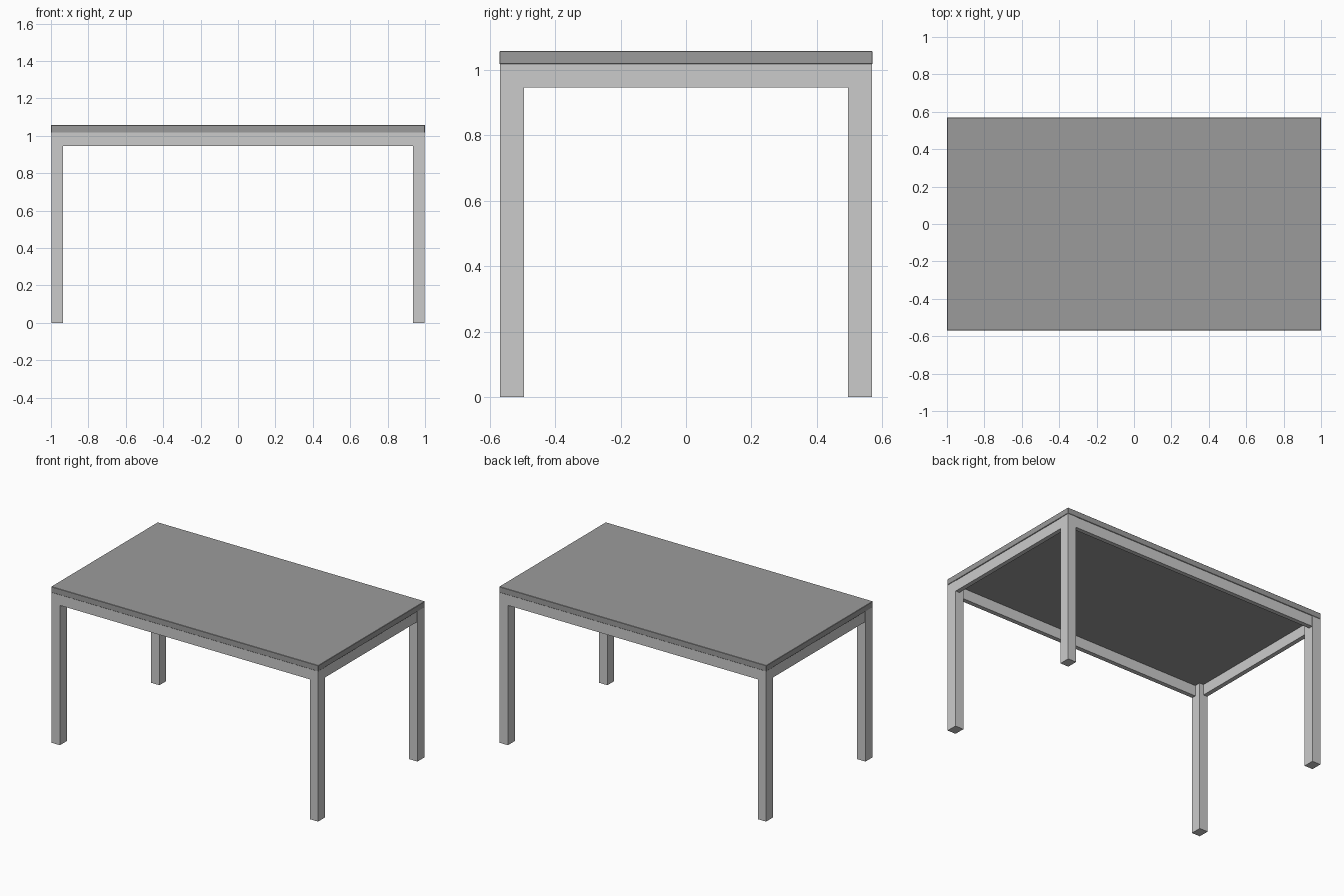
import bpy

if "Cube" in bpy.data.objects:
    bpy.data.objects.remove(bpy.data.objects["Cube"])

TOP_Z, UNDER_Z, APRON_Z = 1.057, 1.017, 0.945
LEG_X, LEG_Y = 0.062, 0.073      # leg section
OUT_X, OUT_Y = 0.997, 0.568      # outer faces of the frame
APRON_T, INSET = 0.03, 0.002     # apron thickness and setback


def box(name, lo, hi):
    bpy.ops.mesh.primitive_cube_add(
        size=1, location=[(a + b) / 2 for a, b in zip(lo, hi)])
    ob = bpy.context.object
    ob.name = name
    ob.scale = [b - a for a, b in zip(lo, hi)]
    bpy.ops.object.transform_apply(location=False, rotation=False, scale=True)
    return ob


def mirrored(name, sx, sy, lo, hi):
    xs = sorted((lo[0] * sx, hi[0] * sx))
    ys = sorted((lo[1] * sy, hi[1] * sy))
    return box(name, (xs[0], ys[0], lo[2]), (xs[1], ys[1], hi[2]))


# Table top with finely eased edges
top = box("table_top", (-1, -0.57, UNDER_Z), (1, 0.57, TOP_Z))
bevel = top.modifiers.new("eased_edges", 'BEVEL')
bevel.width = 0.002
bevel.segments = 1
dark = bpy.data.materials.new("dark_grey")
dark.diffuse_color = (0.33, 0.33, 0.33, 1)
dark.use_nodes = True
dark.node_tree.nodes["Principled BSDF"].inputs["Base Color"].default_value = dark.diffuse_color
top.data.materials.append(dark)

# Four corner legs
for sx, side in ((-1, "left"), (1, "right")):
    for sy, end in ((-1, "front"), (1, "back")):
        mirrored(f"{end}_{side}_leg", sx, sy,
                 (OUT_X - LEG_X, OUT_Y - LEG_Y, 0), (OUT_X, OUT_Y, UNDER_Z))

# Long aprons at front and back
for sy, end in ((-1, "front"), (1, "back")):
    y = OUT_Y - INSET
    w = OUT_X - LEG_X
    mirrored(f"{end}_apron", 1, sy, (-w, y - APRON_T, APRON_Z), (w, y, UNDER_Z))

# Short aprons at the sides
for sx, side in ((-1, "left"), (1, "right")):
    x = OUT_X - INSET
    w = OUT_Y - LEG_Y
    mirrored(f"{side}_apron", sx, 1, (x - APRON_T, -w, APRON_Z), (x, w, UNDER_Z))
